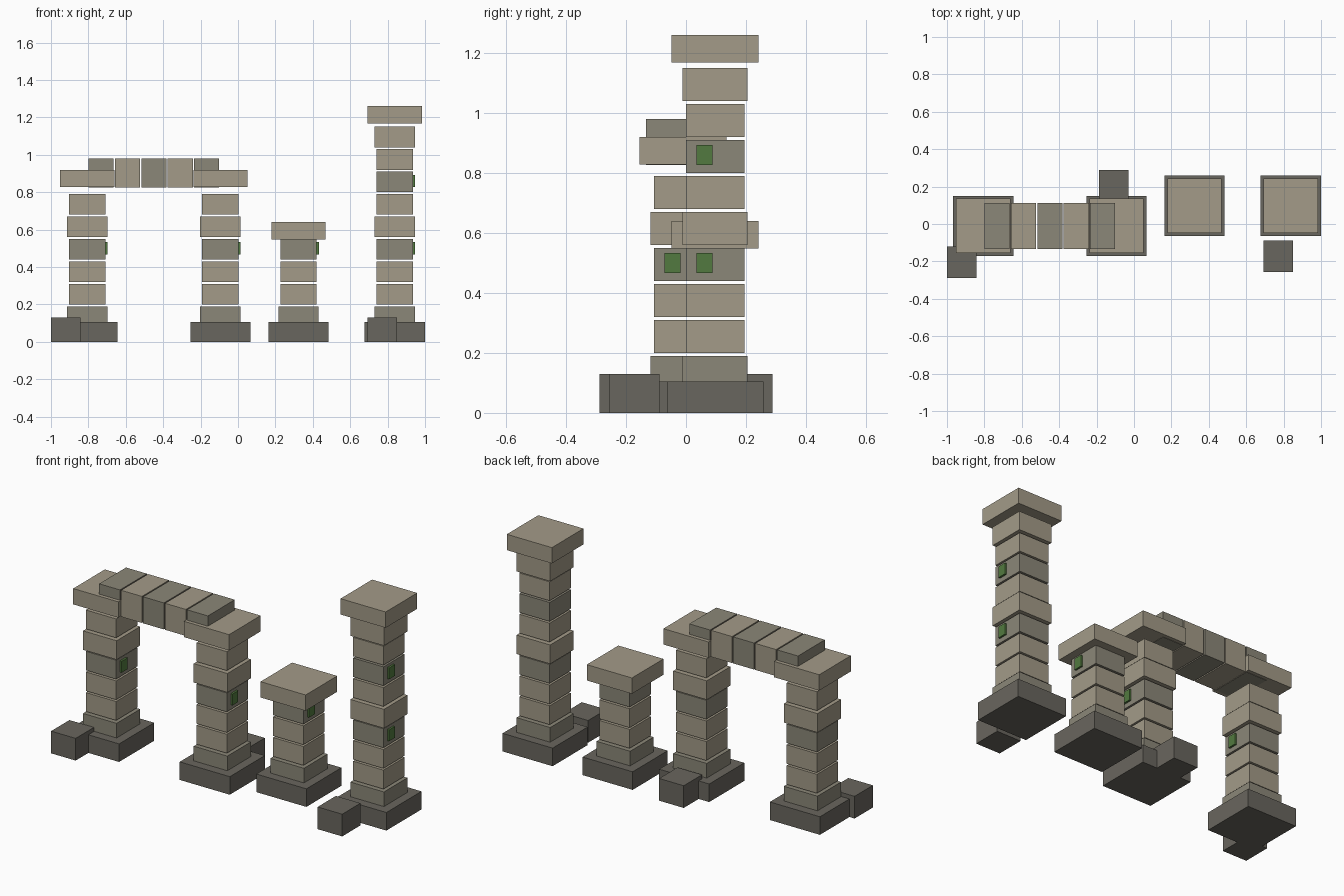
import bpy

if "Cube" in bpy.data.objects:
    bpy.data.objects.remove(bpy.data.objects["Cube"])


def material(name, rgb):
    m = bpy.data.materials.new(name)
    m.diffuse_color = (*rgb, 1)
    m.use_nodes = True
    m.node_tree.nodes["Principled BSDF"].inputs["Base Color"].default_value = m.diffuse_color
    return m


LIGHT = material("light_stone", (0.366, 0.328, 0.246))
DARK = material("dark_stone", (0.258, 0.242, 0.188))
BASE = material("base_stone", (0.141, 0.133, 0.112))
MOSS = material("moss", (0.085, 0.195, 0.05))


def block(name, center, size, mat):
    """Axis-aligned stone block."""
    bpy.ops.mesh.primitive_cube_add(size=1, location=center)
    ob = bpy.context.object
    ob.name = name
    ob.scale = size
    bpy.ops.object.transform_apply(location=False, rotation=False, scale=True)
    ob.data.materials.append(mat)
    return ob


def column(name, x, y, drums, top):
    """Plinth, stacked drums with moss patches, and a wide cap."""
    block(name + "_plinth", (x, y, 0.0525), (0.322, 0.322, 0.105), BASE)
    for i in range(drums):
        z = 0.135 + 0.12 * i
        w = 0.216 if i % 4 == 0 else 0.195      # every fourth drum is wider
        weathered = i % 3 == 0
        block(f"{name}_drum_{i}", (x, y, z), (w, w, 0.11), DARK if weathered else LIGHT)
        if weathered and i > 0:
            block(f"{name}_moss_{i}", (x + 0.0985, y - 0.035, z + 0.005),
                  (0.02, 0.053, 0.066), MOSS)
    block(name + "_cap", (x, y, top - 0.046), (0.29, 0.29, 0.092), LIGHT)


# Columns: two carry the lintel, two stand broken
column("left_arch_column", -0.806, -0.01, 6, 0.92)
column("right_arch_column", -0.094, -0.01, 6, 0.92)
column("short_column", 0.3235, 0.097, 4, 0.64)
column("tall_column", 0.838, 0.097, 9, 1.26)

# Lintel of five blocks
for i in range(5):
    block(f"lintel_block_{i}", (-0.45 + 0.1413 * (i - 2), -0.01, 0.903),
          (0.134, 0.247, 0.154), LIGHT if i % 2 else DARK)

# Fallen rubble
for i, (x, y) in enumerate([(-0.921, -0.204), (-0.108, 0.204), (0.771, -0.173)]):
    block(f"rubble_{i}", (x, y, 0.0645), (0.158, 0.168, 0.129), BASE)
